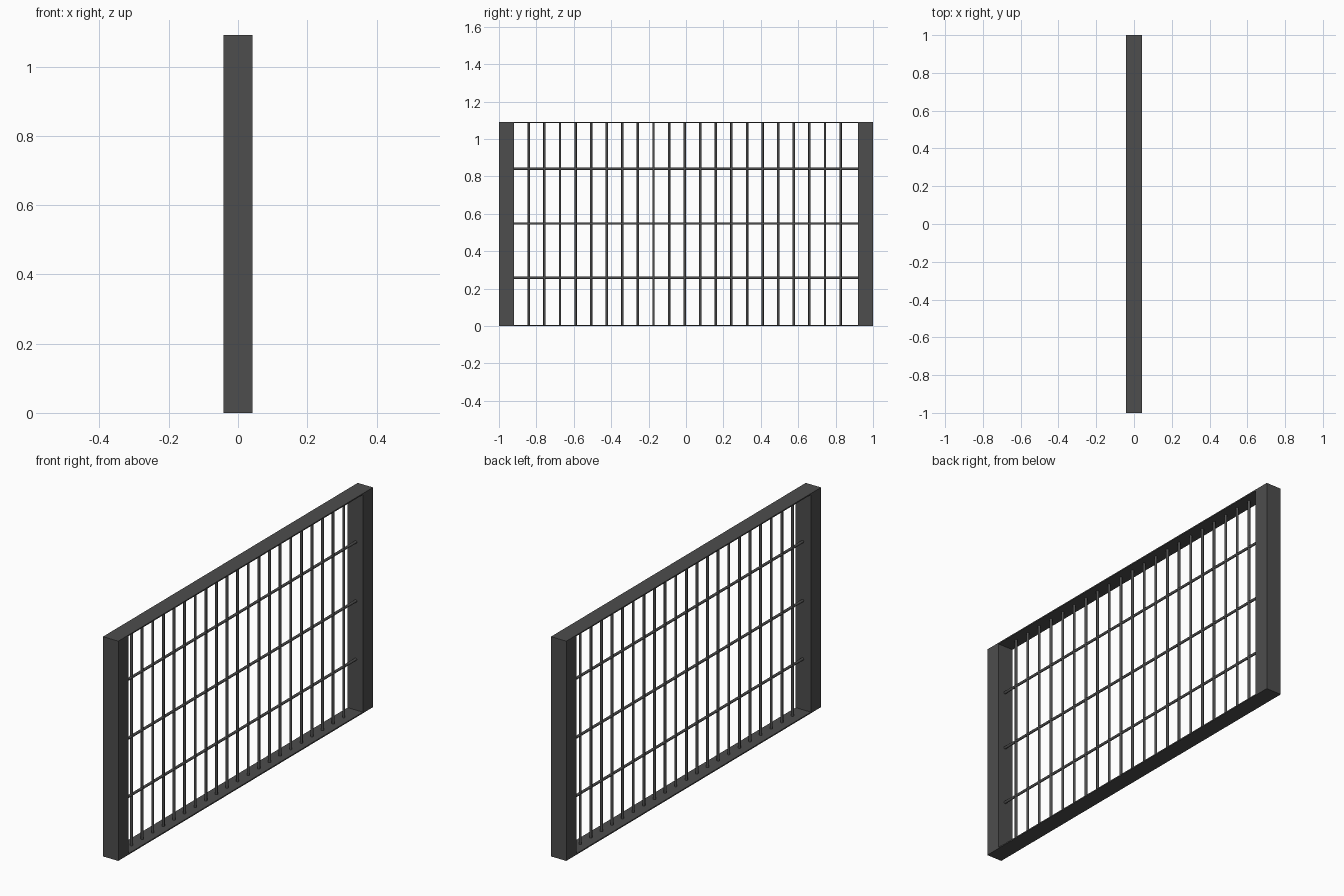
import bpy
import math

cube = bpy.data.objects.get("Cube")
if cube:
    bpy.data.objects.remove(cube, do_unlink=True)

HEIGHT, DEPTH, POST, PLATE = 1.092, 0.084, 0.08, 0.006
BAR_RADIUS, BAR_X = 0.0065, 0.003

metal = bpy.data.materials.new("dark grey metal")
metal.use_nodes = True
colour = (0.075, 0.075, 0.075, 1)
metal.diffuse_color = colour
metal.node_tree.nodes["Principled BSDF"].inputs["Base Color"].default_value = colour


def box(name, location, size):
    bpy.ops.mesh.primitive_cube_add(size=1, location=location)
    obj = bpy.context.object
    obj.name = name
    obj.scale = size
    bpy.ops.object.transform_apply(location=False, rotation=False, scale=True)
    obj.data.materials.append(metal)


def bar(name, location, length, tilt=0):
    bpy.ops.mesh.primitive_cylinder_add(vertices=12, radius=BAR_RADIUS, depth=length,
                                        location=location, rotation=(tilt, 0, 0))
    obj = bpy.context.object
    obj.name = name
    obj.data.materials.append(metal)
    bpy.ops.object.shade_smooth_by_angle(angle=math.radians(40))


# Frame: two solid end posts joined by thin plates
inner = 2 - 2 * POST
for name, side in (("front_post", -1), ("back_post", 1)):
    box(name, (0, side * (1 - POST / 2), HEIGHT / 2), (DEPTH, POST, HEIGHT))
for name, z in (("bottom_plate", PLATE / 2), ("top_plate", HEIGHT - PLATE / 2)):
    box(name, (0, 0, z), (DEPTH, inner, PLATE))

# Upright bars
for i in range(21):
    y = -0.007 + (i - 10) / 12
    bar(f"upright_bar_{i + 1}", (BAR_X, y, HEIGHT / 2), HEIGHT - PLATE)

# Cross bars between the posts
for i, z in enumerate((0.258, 0.548, 0.841)):
    bar(f"cross_bar_{i + 1}", (BAR_X, 0, z), inner, math.pi / 2)
